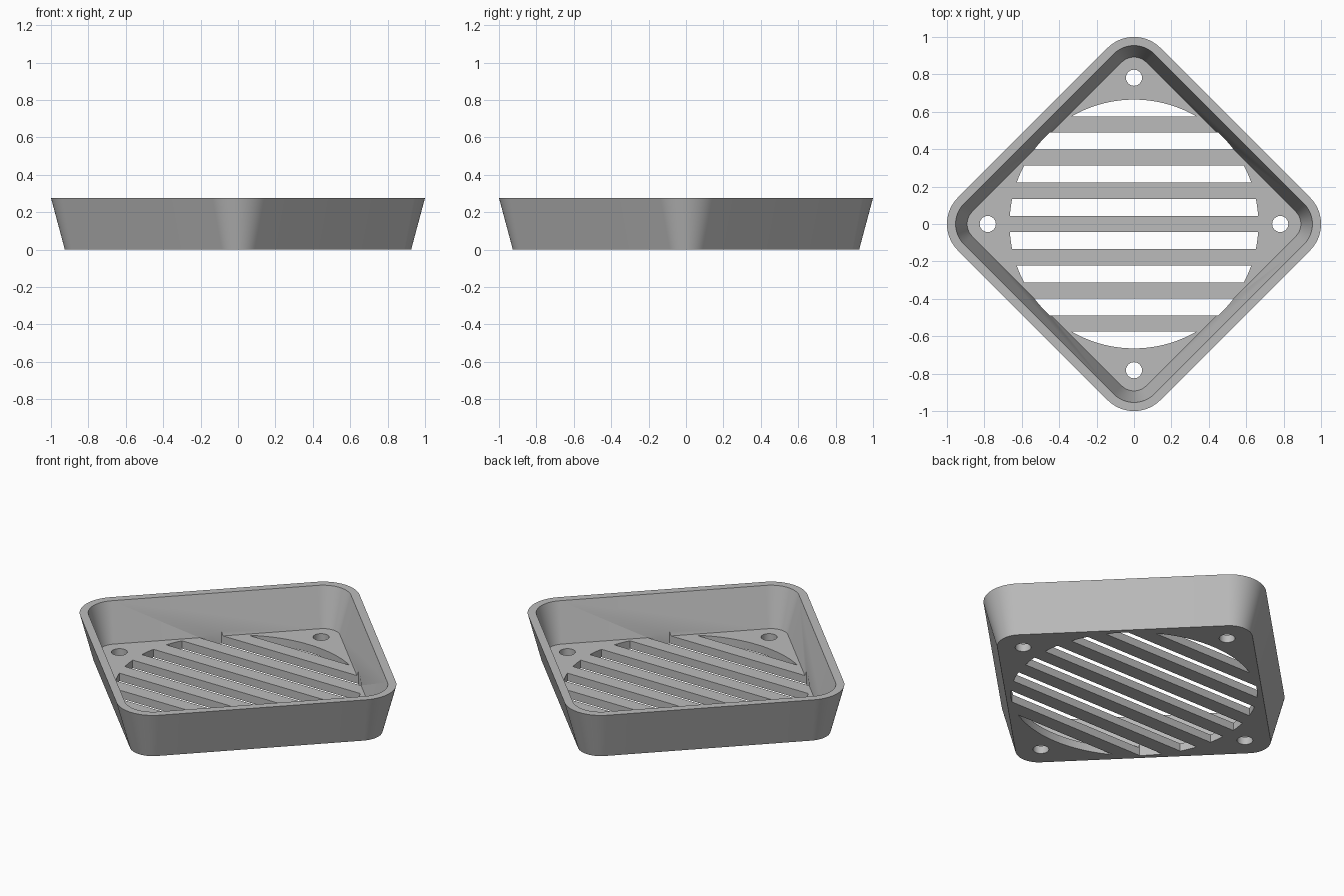
import bpy, bmesh, math

cube = bpy.data.objects.get("Cube")
if cube:
    bpy.data.objects.remove(cube, do_unlink=True)

HEIGHT, FLOOR = 0.277, 0.047
CORNER = 0.8             # distance of the corner arc centres from the middle
DRAFT = math.tan(math.radians(15))
GRILLE_R, PITCH, SLOT_HALF = 0.665, 0.1775, 0.0455
HOLE_AT, HOLE_R = 0.782, 0.043


def diamond(radius, steps=20):
    """Square standing on its corner, with rounded corners."""
    pts = []
    for q in range(4):
        a = q * math.pi / 2
        for i in range(steps + 1):
            t = a + math.pi / 2 * (i / steps - 0.5)
            pts.append((CORNER * math.cos(a) + radius * math.cos(t),
                        CORNER * math.sin(a) + radius * math.sin(t)))
    return pts


def loft(bm, sections):
    """Skin a list of (outline, z) sections and cap both ends."""
    rings = [[bm.verts.new((x, y, z)) for x, y in pts] for pts, z in sections]
    n = len(rings[0])
    for a, b in zip(rings, rings[1:]):
        for i in range(n):
            j = (i + 1) % n
            bm.faces.new((a[i], a[j], b[j], b[i]))
    bm.faces.new(rings[0][::-1])
    bm.faces.new(rings[-1])


def finish(bm, name):
    bmesh.ops.recalc_face_normals(bm, faces=bm.faces)
    mesh = bpy.data.meshes.new(name)
    bm.to_mesh(mesh)
    bm.free()
    obj = bpy.data.objects.new(name, mesh)
    bpy.context.collection.objects.link(obj)
    return obj


# Tray: flared outer wall, flat rim, flared inner wall, floor
bm = bmesh.new()
outer, inner = 0.2, 0.154
loft(bm, [(diamond(outer - HEIGHT * DRAFT), 0),
          (diamond(outer), HEIGHT),
          (diamond(inner), HEIGHT),
          (diamond(inner - (HEIGHT - FLOOR) * DRAFT), FLOOR)])
tray = finish(bm, "drain_tray")

# Cutters: parallel slots trimmed to a circle, and four screw holes
bm = bmesh.new()
for k in range(-4, 4):
    mid = (k + 0.5) * PITCH
    lim = GRILLE_R - 0.0005
    lo = math.asin(max(mid - SLOT_HALF, -lim) / GRILLE_R)
    hi = math.asin(min(mid + SLOT_HALF, lim) / GRILLE_R)
    arc = [lo + (hi - lo) * i / 16 for i in range(17)]
    right = [(GRILLE_R * math.cos(t), GRILLE_R * math.sin(t)) for t in arc]
    left = [(-x, y) for x, y in reversed(right)]
    loft(bm, [(right + left, -0.1), (right + left, 0.2)])
for q in range(4):
    cx, cy = HOLE_AT * math.cos(q * math.pi / 2), HOLE_AT * math.sin(q * math.pi / 2)
    ring = [(cx + HOLE_R * math.cos(i * math.pi / 16),
             cy + HOLE_R * math.sin(i * math.pi / 16)) for i in range(32)]
    loft(bm, [(ring, -0.1), (ring, 0.2)])
cutter = finish(bm, "slot_cutter")
cutter.hide_render = True

cut = tray.modifiers.new("Slots", 'BOOLEAN')
cut.operation = 'DIFFERENCE'
cut.solver = 'EXACT'
cut.object = cutter
bpy.ops.object.select_all(action='DESELECT')
bpy.context.view_layer.objects.active = tray
tray.select_set(True)
bpy.ops.object.modifier_apply(modifier=cut.name)
bpy.data.objects.remove(cutter, do_unlink=True)

# Plain grey finish
grey = bpy.data.materials.new("plain_grey")
grey.use_nodes = True
colour = (0.5, 0.5, 0.5, 1)
grey.diffuse_color = colour
grey.node_tree.nodes["Principled BSDF"].inputs["Base Color"].default_value = colour
tray.data.materials.clear()
tray.data.materials.append(grey)
bpy.ops.object.shade_smooth_by_angle(angle=math.radians(30))
